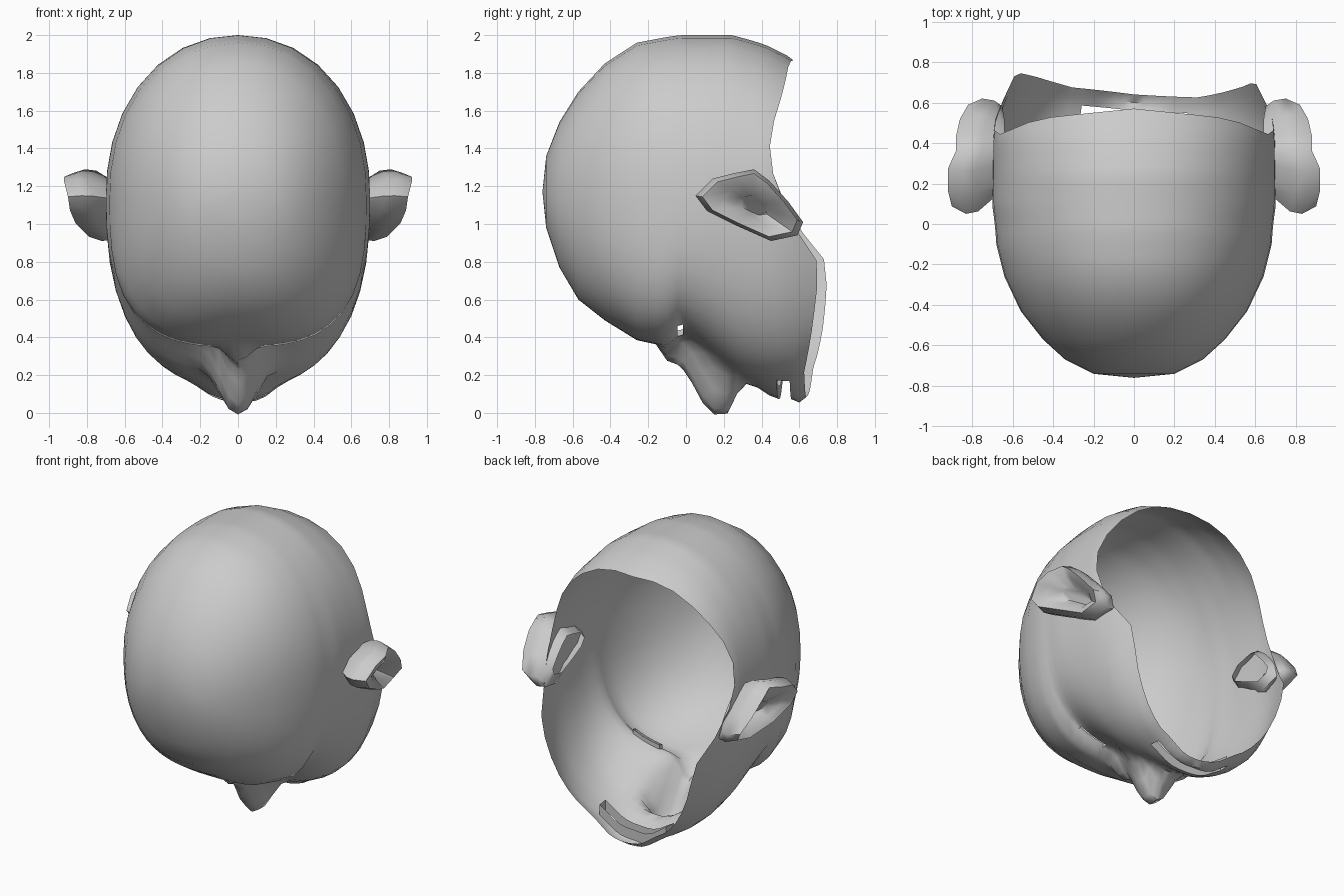
import bpy, bmesh
from math import sin, cos, pi, exp

if "Cube" in bpy.data.objects:
    bpy.data.objects.remove(bpy.data.objects["Cube"])


def interp(table, v):
    """Linear lookup in rows of (key, values...)."""
    if v <= table[0][0]:
        return table[0][1:]
    for a, b in zip(table, table[1:]):
        if v <= b[0]:
            f = (v - a[0]) / (b[0] - a[0])
            return [p + (q - p) * f for p, q in zip(a[1:], b[1:])]
    return table[-1][1:]


def finish(bm, name):
    mesh = bpy.data.meshes.new(name)
    bmesh.ops.recalc_face_normals(bm, faces=bm.faces)
    bm.to_mesh(mesh)
    bm.free()
    for p in mesh.polygons:
        p.use_smooth = True
    ob = bpy.data.objects.new(name, mesh)
    bpy.context.collection.objects.link(ob)
    return ob


def bridge(bm, a, b):
    n = len(a)
    return [bm.faces.new((a[i], a[(i + 1) % n], b[(i + 1) % n], b[i])) for i in range(n)]


# Head cross-sections along y: half width, top z, bottom z, squareness of lower half
SECTIONS = [
    (-.74, .20, 1.36, .98, 2.0), (-.67, .34, 1.54, .77, 2.1), (-.57, .45, 1.70, .60, 2.3),
    (-.43, .56, 1.85, .49, 2.6), (-.26, .64, 1.96, .385, 3.0), (-.10, .68, 1.99, .35, 3.0),
    (-.03, .685, 2.0, .41, 2.9), (.02, .69, 2.0, .39, 2.8), (.09, .70, 2.0, .34, 2.7),
    (.24, .70, 2.0, .22, 2.6), (.30, .70, 1.985, .18, 2.55), (.42, .70, 1.95, .14, 2.5),
    (.54, .68, 1.89, .13, 2.5), (.60, .655, 1.84, .135, 2.5), (.76, .60, 1.80, .22, 2.5)]
# Nose height and width, and lip height, along y
NOSE = [(-.16, 0, .07), (-.03, .16, .08), (.02, .21, .09), (.09, .29, .11), (.15, .30, .13),
        (.22, .24, .13), (.27, .10, .11), (.32, .02, .10), (.40, 0, .1)]
LIPS = [(.35, 0), (.45, .05), (.49, .06), (.56, .06), (.60, .08), (.64, .07), (.70, .03)]
# Edge of the open back, by angle from chin (0) to nape (pi)
RIM = [(0, .64), (.48, .65), (.85, .70), (1.19, .73), (1.37, .61), (1.63, .47),
       (1.95, .44), (2.4, .52), (pi, .57)]
ROWS = [-.74, -.67, -.57, -.43, -.26, -.16, -.10, -.045, -.015, .03, .09, .15, .22,
        .27, .32, .38, .44, .49, .56, .60, .64]
ZC = 1.15


def head_point(y, phi):
    w, zt, zb, n = interp(SECTIONS, y)
    s, c = sin(phi), cos(phi)
    if c < 0:
        n = 2.1
    r = (abs(s) ** n + abs(c) ** n) ** (-1 / n)
    x = w * s * r
    z = ZC - c * r * ((ZC - zb) if c > 0 else (zt - ZC))
    if c > 0:
        h, sg = interp(NOSE, y)
        z -= h * exp(-abs(x / sg) ** 2.4)
        z -= interp(LIPS, y)[0] * exp(-(x / .2) ** 4)
    return x, y, z


# Head shell, open at the neck
bm = bmesh.new()
N = 44
rings = []
for row in ROWS:
    ring = []
    for i in range(N):
        t = -pi + 2 * pi * i / N
        phi = t - .5 * sin(t)
        edge = interp(RIM, abs(phi))[0] - .03 * sin(phi) * max(0, cos(phi)) * 2
        y = row if row <= 0.03 else .03 + (row - .03) * (edge - .03) / .61
        ring.append(bm.verts.new(head_point(y, phi)))
    rings.append(ring)
pole = bm.verts.new((0, -.76, 1.17))
for i in range(N):
    bm.faces.new((pole, rings[0][i], rings[0][(i + 1) % N]))
eyes, mouth = [], []
for k in range(len(ROWS) - 1):
    for f in bridge(bm, rings[k], rings[k + 1]):
        m = f.calc_center_median()
        if m.z < .8 and ROWS[k] == -.045 and .2 < abs(m.x) < .42:
            eyes.append(f)
        if m.z < .8 and ROWS[k] == .49 and abs(m.x) < .26:
            mouth.append(f)
# Eye and mouth openings, with their edges turned inwards
for faces, depth in ((eyes, .03), (mouth, .07)):
    count = {}
    for f in faces:
        for e in f.edges:
            count[e] = count.get(e, 0) + 1
    border = [e for e in count if count[e] == 1]
    bmesh.ops.delete(bm, geom=faces, context='FACES')
    border = [e for e in border if e.is_valid]
    new = bmesh.ops.extrude_edge_only(bm, edges=border)['geom']
    for v in new:
        if isinstance(v, bmesh.types.BMVert):
            v.co.z += depth
finish(bm, "head")

# Ears: outline as y, z, outer x, lofted into a cupped slab
EAR = [(.05, 1.15, .90), (.14, 1.24, .92), (.26, 1.27, .92), (.36, 1.29, .88), (.44, 1.23, .88),
       (.54, 1.12, .86), (.62, 1.01, .82), (.59, .94, .78), (.45, .91, .79), (.27, .99, .86),
       (.11, 1.07, .89)]
CY, CZ = .36, 1.10


def ear(side, name):
    bm = bmesh.new()
    prev = None
    for scale, depth in ((.6, None), (.96, .13), (1.0, .07), (.88, 0), (.55, .03), (.28, .09)):
        ring = []
        for y, z, x in EAR:
            px = .64 if depth is None else x - depth
            ring.append(bm.verts.new((side * px, CY + (y - CY) * scale, CZ + (z - CZ) * scale)))
        if prev:
            bridge(bm, prev, ring)
        prev = ring
    bm.faces.new(prev)
    finish(bm, name)


ear(1, "ear_right")
ear(-1, "ear_left")

for ob in bpy.context.collection.objects:
    ob.select_set(True)
    bpy.context.view_layer.objects.active = ob
bpy.ops.object.shade_smooth_by_angle(angle=1.0)
